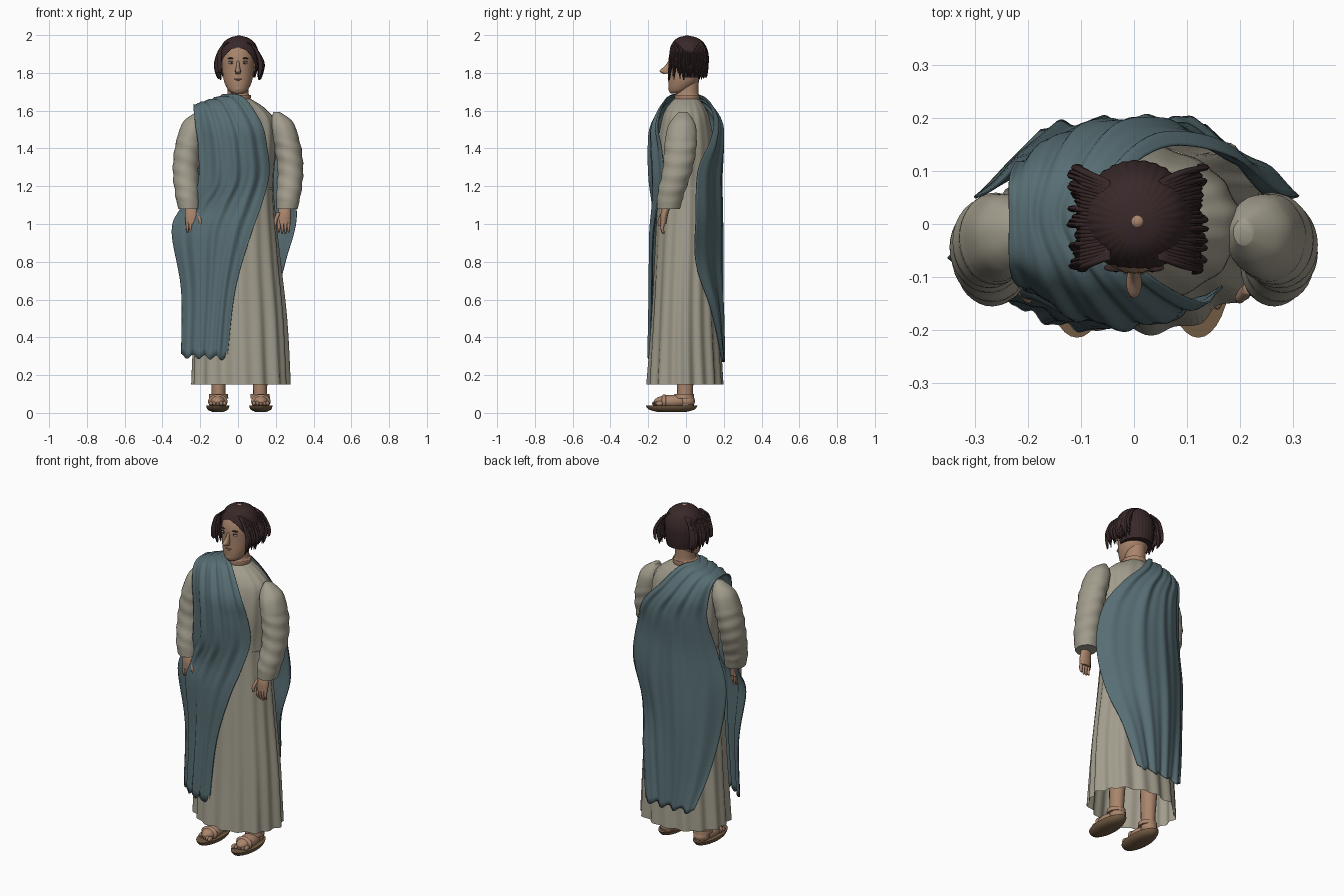
import bpy
import bmesh
import random
from math import sin, cos, pi

random.seed(4)
if "Cube" in bpy.data.objects:
    bpy.data.objects.remove(bpy.data.objects["Cube"], do_unlink=True)


def material(name, red, green, blue):
    mat = bpy.data.materials.new(name)
    mat.use_nodes = True
    mat.diffuse_color = (red, green, blue, 1)
    shader = mat.node_tree.nodes["Principled BSDF"]
    shader.inputs["Base Color"].default_value = (red, green, blue, 1)
    shader.inputs["Roughness"].default_value = 0.9
    return mat


linen = material("linen", 0.36, 0.335, 0.265)
blue_wool = material("blue wool", 0.095, 0.155, 0.172)
skin = material("skin", 0.40, 0.235, 0.15)
hair_brown = material("dark brown hair", 0.04, 0.021, 0.022)
leather = material("leather", 0.17, 0.105, 0.055)
eye_white = material("eye white", 0.45, 0.42, 0.38)
lip_red = material("lip", 0.22, 0.10, 0.075)


def spline(rows, steps):
    """Smooth interpolation through rows of numbers."""
    result = []
    last = len(rows) - 1
    for i in range(last):
        near = [rows[min(max(i + k, 0), last)] for k in (-1, 0, 1, 2)]
        for j in range(steps):
            t = j / steps
            result.append([0.5 * (2 * b + (c - a) * t + (2 * a - 5 * b + 4 * c - d) * t * t
                                  + (3 * b - a - 3 * c + d) * t ** 3)
                           for a, b, c, d in zip(*near)])
    result.append(list(rows[-1]))
    return result


def finish(name, bm, mat):
    bmesh.ops.recalc_face_normals(bm, faces=bm.faces)
    mesh = bpy.data.meshes.new(name)
    bm.to_mesh(mesh)
    bm.free()
    mesh.materials.append(mat)
    obj = bpy.data.objects.new(name, mesh)
    bpy.context.collection.objects.link(obj)
    bpy.ops.object.select_all(action="DESELECT")
    obj.select_set(True)
    bpy.context.view_layer.objects.active = obj
    bpy.ops.object.shade_smooth_by_angle(angle=pi / 3)
    return obj


def loft(name, rows, mat, sides=16, steps=4, ripple=None, caps=True, drop=None):
    """Skin over level rings given as x, y, z, x radius, y radius."""
    bm = bmesh.new()
    rings = []
    for x, y, z, rx, ry in spline(rows, steps):
        ring = []
        for k in range(sides):
            a = 2 * pi * k / sides
            swell = 1 + (ripple(a, z) if ripple else 0)
            ring.append(bm.verts.new((x + max(rx, 0.001) * swell * cos(a),
                                      y + max(ry, 0.001) * swell * sin(a), z)))
        rings.append(ring)
    for low, high in zip(rings, rings[1:]):
        for k in range(sides):
            n = (k + 1) % sides
            bm.faces.new((low[k], low[n], high[n], high[k]))
    if caps:
        bm.faces.new(rings[0])
        bm.faces.new(rings[-1])
    if drop:
        gone = [f for f in bm.faces if drop(f.calc_center_median())]
        bmesh.ops.delete(bm, geom=gone, context="FACES")
    return finish(name, bm, mat)


def ball(name, place, size, mat):
    bm = bmesh.new()
    bmesh.ops.create_uvsphere(bm, u_segments=16, v_segments=10, radius=1)
    bmesh.ops.scale(bm, vec=size, verts=bm.verts)
    bmesh.ops.translate(bm, vec=place, verts=bm.verts)
    return finish(name, bm, mat)


# Pleated robe, open at the hem
def robe_folds(a, z):
    depth = 0.014 + 0.035 * max(0, 1.15 - z)
    return depth * (sin(16 * a + sin(3 * z)) + 0.6 * sin(9 * a + 1)) / 1.3


loft("robe", [(0.01, -0.006, 0.15, 0.255, 0.197), (0.01, -0.003, 0.5, 0.24, 0.176),
              (0, 0, 0.85, 0.215, 0.162), (0, 0, 1.18, 0.187, 0.148),
              (0, 0, 1.4, 0.2, 0.15), (0, 0, 1.54, 0.195, 0.13),
              (0, 0, 1.61, 0.145, 0.105), (0, 0.003, 1.662, 0.068, 0.066)],
     linen, sides=144, steps=6, ripple=robe_folds, caps=False)
loft("belt", [(0, 0, 1.182, 0.191, 0.152), (0, 0, 1.192, 0.191, 0.152)], linen, sides=64, steps=1)

# Cloak: each row runs across it, from front hem over the shoulder to back hem
# Row: outer edge x y z, inner edge x y z, bulge
cloak_rows = [
    (-.30, -.075, .30, -.055, -.188, .29, -.045),
    (-.30, -.065, .65, -.015, -.182, .65, -.045),
    (-.35, -.06, .95, .065, -.172, .93, -.055),
    (-.31, -.05, 1.07, .125, -.145, 1.1, -.07),
    (-.215, -.11, 1.2, .165, -.115, 1.26, -.075),
    (-.21, -.11, 1.4, .155, -.125, 1.4, -.075),
    (-.225, -.1, 1.52, .125, -.145, 1.53, -.055),
    (-.235, -.07, 1.61, .03, -.095, 1.67, -.02),
    (-.235, .01, 1.63, -.07, 0, 1.685, 0),
    (-.235, .08, 1.61, -.02, .095, 1.67, .015),
    (-.225, .11, 1.52, .07, .15, 1.56, .05),
    (-.22, .11, 1.4, .19, .13, 1.43, .075),
    (-.26, .07, 1.2, .27, .065, 1.28, .12),
    (-.30, .05, 1.0, .31, .055, 1.04, .14),
    (-.28, .07, .75, .25, .055, .8, .13),
    (-.235, .12, .5, .19, .14, .55, .065),
    (-.175, .18, .28, .135, .195, .28, .01)]
bm = bmesh.new()
grid = []
rows = spline(cloak_rows, 6)
across = 60
for i, (lx, ly, lz, rx, ry, rz, bulge) in enumerate(rows):
    line = []
    s = i / (len(rows) - 1)
    for k in range(across + 1):
        t = k / across
        x, y, z = lx + (rx - lx) * t, ly + (ry - ly) * t, lz + (rz - lz) * t
        y += bulge * 4 * t * (1 - t)
        out = min(max(y / 0.1, -1), 1)
        fold = 0.006 * sin(8 * pi * t + 5 * s) + 0.003 * sin(15 * pi * t + 2)
        fold *= 0.4 + 0.6 * abs(out)
        hem = 0.012 * cos(8 * pi * t) * max(0, abs(2 * s - 1) * 10 - 9)
        line.append(bm.verts.new((x, y + fold * out, z + fold * (1 - abs(out)) + hem)))
    grid.append(line)
for a, b in zip(grid, grid[1:]):
    for k in range(across):
        bm.faces.new((a[k], a[k + 1], b[k + 1], b[k]))
cloak = finish("cloak", bm, blue_wool)
thick = cloak.modifiers.new("thickness", "SOLIDIFY")
thick.thickness = 0.004
thick.offset = 0


# Sleeves, hands, legs and sandals on both sides
def sleeve_folds(a, z):
    return 0.035 * sin(85 * z + 2 * cos(a)) if 1.13 < z < 1.45 else 0.012 * sin(7 * a)


for side, word in ((1, "left"), (-1, "right")):
    loft(word + "_sleeve",
         [(side * x, y, z, rx, ry) for x, y, z, rx, ry in (
             (.26, -.092, 1.08, .056, .061), (.268, -.08, 1.16, .065, .071),
             (.277, -.047, 1.28, .068, .078), (.265, -.03, 1.4, .07, .084),
             (.242, -.022, 1.5, .067, .078), (.228, -.018, 1.55, .054, .058),
             (.205, -.015, 1.592, .018, .024))],
         linen, sides=32, steps=8, ripple=sleeve_folds)
    loft(word + "_palm",
         [(side * x, y, z, rx, ry) for x, y, z, rx, ry in (
             (.25, -.1, 1.1, .028, .022), (.245, -.115, 1.05, .036, .02),
             (.243, -.12, 1.0, .034, .016))], skin)
    for k in range(4):
        x = side * (0.217 + 0.017 * k)
        tip = 0.942 + 0.008 * abs(k - 1.5)
        loft(word + "_finger", [(x, -.12, 1.02, .009, .012), (x, -.126, .98, .008, .01),
                                (x, -.12, tip, .004, .006)], skin, sides=8)
    loft(word + "_thumb", [(side * .215, -.12, 1.06, .011, .012), (side * .2, -.138, 1.02, .01, .011),
                           (side * .2, -.142, .99, .005, .006)], skin, sides=8)

    foot = 0.007 + side * 0.11
    toe = foot + side * 0.004
    loft(word + "_leg", [(foot, .0, .04, .038, .043), (foot, -.005, .12, .037, .042),
                         (foot, 0, .3, .045, .05), (foot, 0, .6, .055, .06)], skin)
    loft(word + "_sole", [(toe, -.076, .006, .03, .08), (toe, -.076, .018, .055, .122),
                          (toe, -.076, .04, .062, .138)], leather, sides=32, steps=2)
    ball(word + "_foot", (toe, -.075, .06), (.046, .095, .036), skin)
    ball(word + "_heel", (foot, .002, .062), (.044, .046, .036), skin)
    for k in range(5):
        ball(word + "_toe", (toe + side * (k - 2) * .018, -.16 + .005 * k, .05),
             (.01, .021, .013), skin)
    ball(word + "_toe_strap", (toe, -.115, .06), (.052, .02, .038), skin)
    loft(word + "_ankle_strap", [(foot, -.01, .075, .052, .054), (foot, -.01, .1, .05, .052)],
         skin, sides=24, steps=1)

# Neck and head
loft("neck", [(0, .005, 1.6, .058, .06), (0, .006, 1.655, .066, .066),
              (0, .006, 1.682, .068, .068), (0, .008, 1.69, .056, .059),
              (0, .01, 1.77, .053, .058)], skin, sides=24)
loft("head", [(0, -.05, 1.692, .028, .032), (0, -.037, 1.708, .051, .054),
              (0, -.014, 1.755, .074, .08), (0, -.003, 1.82, .083, .09),
              (0, 0, 1.885, .084, .091), (0, .005, 1.94, .066, .075),
              (0, .005, 1.975, .03, .035)], skin, sides=32)
loft("nose", [(0, -.084, 1.866, .007, .008), (0, -.097, 1.835, .009, .016),
              (0, -.11, 1.81, .015, .031), (0, -.1, 1.793, .012, .016)], skin, sides=12)
ball("upper_lip", (0, -.09, 1.768), (.021, .007, .004), lip_red)
ball("lower_lip", (0, -.087, 1.759), (.018, .008, .005), lip_red)
ball("chin", (0, -.074, 1.716), (.026, .02, .018), skin)
for side, word in ((1, "left"), (-1, "right")):
    ball(word + "_eye", (side * .034, -.081, 1.853), (.016, .008, .007), eye_white)
    ball(word + "_iris", (side * .034, -.087, 1.853), (.006, .004, .006), hair_brown)
    ball(word + "_eyelid", (side * .034, -.082, 1.861), (.018, .008, .002), hair_brown)
    ball(word + "_brow", (side * .036, -.082, 1.877), (.021, .008, .004), hair_brown)
    ball(word + "_ear", (side * .086, .01, 1.83), (.012, .02, .03), skin)


# Hair cap with an open face, then loose locks at the sides
def over_face(p):
    return p.y < -0.02 and abs(p.x) < 0.088 and p.z < 1.934 - 9 * p.x * p.x


loft("hair_cap", [(.005, .025, 1.775, .085, .085), (.005, .018, 1.83, .1, .1),
                  (.005, .013, 1.9, .105, .105), (.005, .012, 1.955, .085, .085),
                  (.005, .008, 1.985, .05, .052), (.005, .005, 1.997, .008, .008)],
     hair_brown, sides=128, steps=12, ripple=lambda a, z: 0.012 * sin(32 * a), drop=over_face)
ball("crown_spot", (.006, .005, 1.992), (.013, .013, .008), skin)
for side, word in ((1, "left"), (-1, "right")):
    for k in range(26):
        y = -0.085 + 0.19 * k / 25
        sway = random.uniform(-0.015, 0.015)
        tip = random.uniform(1.76, 1.8)
        edge = 0.007 + side * (0.113 + random.uniform(-0.009, 0.009))
        loft(word + "_lock", [(side * .05, y * .75, 1.962, .006, .005),
                              (side * .09, y * .92, 1.93, .009, .006),
                              (edge, y, 1.86, .011, .006),
                              (edge, y + sway * .5, 1.81, .009, .006),
                              (edge - side * .008, y + sway, tip, .002, .002)],
             hair_brown, sides=8)
